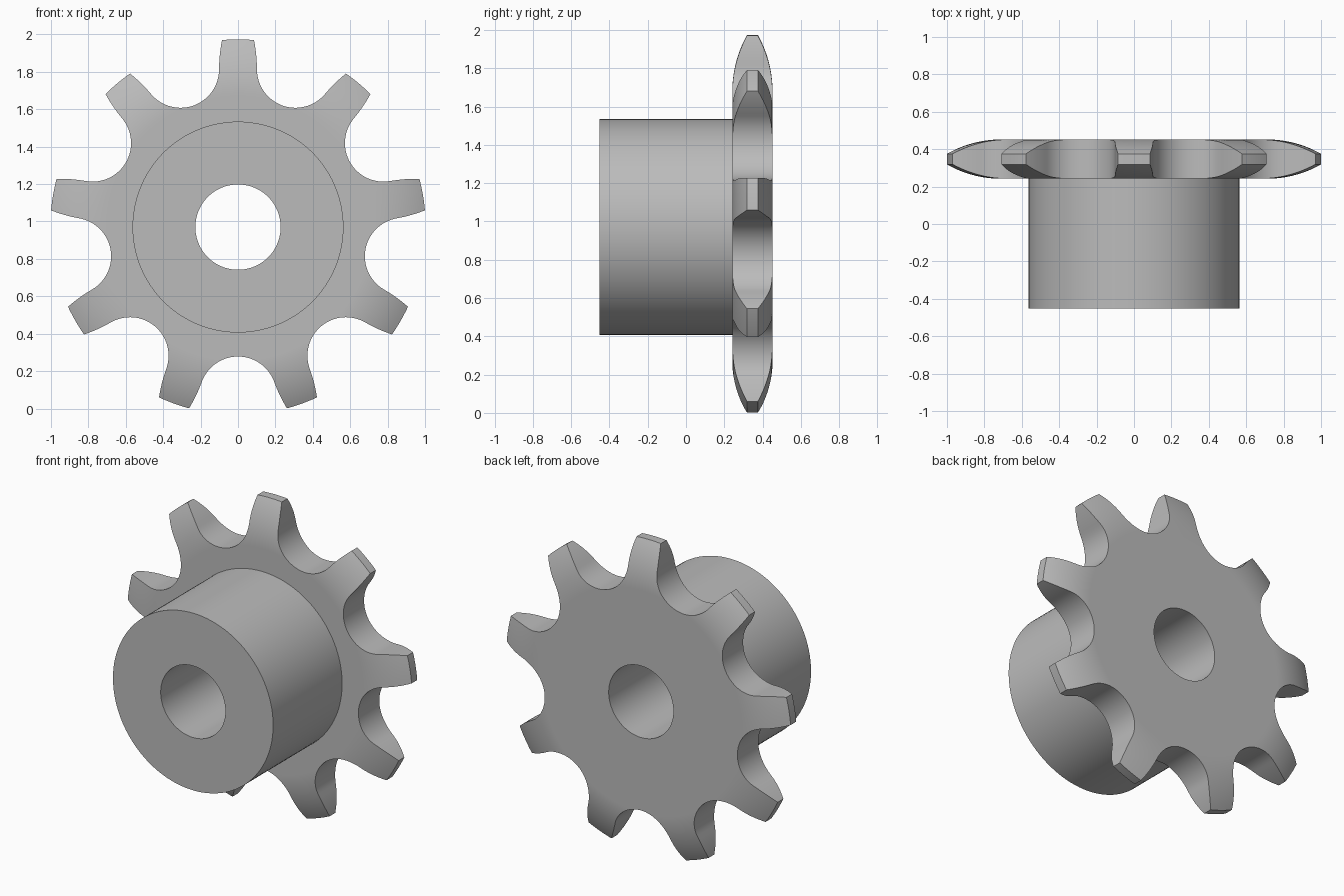
import bpy, bmesh
from math import sin, cos, radians, sqrt, hypot, atan2, pi

if "Cube" in bpy.data.objects:
    bpy.data.objects.remove(bpy.data.objects["Cube"], do_unlink=True)

TEETH, COLS = 9, 12
CENTRE_Z = 0.97
TIP_R, PITCH_R, SEAT_R = 1.004, 0.898, 0.206
HUB_R, BORE_R = 0.564, 0.228
FRONT, BACK = -0.452, 0.452
PLATE_FRONT = 0.242
HALF = (BACK - PLATE_FRONT) / 2
PLATE_Y = BACK - HALF
FLANK_R, SIDE_R, SIDE_START = 0.78, 0.6, 0.71
PITCH = 2 * pi / TEETH

steel = bpy.data.materials.new("grey_steel")
steel.use_nodes = True
steel.diffuse_color = (0.5, 0.5, 0.5, 1)
steel.node_tree.nodes["Principled BSDF"].inputs["Base Color"].default_value = (0.5, 0.5, 0.5, 1)


def point(r, angle, y):
    """Polar position about the wheel axis, angle measured from the top."""
    return (r * sin(angle), y, CENTRE_Z + r * cos(angle))


def finish(bm, name):
    bmesh.ops.remove_doubles(bm, verts=bm.verts, dist=0.0001)
    bmesh.ops.recalc_face_normals(bm, faces=bm.faces)
    mesh = bpy.data.meshes.new(name)
    bm.to_mesh(mesh)
    bm.free()
    mesh.materials.append(steel)
    obj = bpy.data.objects.new(name, mesh)
    bpy.context.collection.objects.link(obj)
    bpy.ops.object.select_all(action="DESELECT")
    obj.select_set(True)
    bpy.context.view_layer.objects.active = obj
    bpy.ops.object.shade_smooth_by_angle(angle=radians(30))


def skin(bm, rows):
    """Quads between neighbouring rows of vertices."""
    for a, b in zip(rows, rows[1:]):
        for j in range(len(a) - 1):
            bm.faces.new((a[j], a[j + 1], b[j + 1], b[j]))


def half_width(r):
    """Plate half thickness, rounded off towards the tooth tips."""
    d = max(0, r - SIDE_START)
    return HALF - SIDE_R + sqrt(SIDE_R ** 2 - d * d)


# Half tooth outline: roller seat arc, convex flank arc, then the tip corner
half = PITCH / 2
seat_x, seat_z = PITCH_R * sin(half), PITCH_R * cos(half)
outline = []
for i in range(17):
    t = half + (pi / 2 - half) * i / 16
    outline.append((seat_x - SEAT_R * sin(t), seat_z - SEAT_R * cos(t)))
neck_x = seat_x - SEAT_R
for i in range(1, 9):
    dz = (0.9999 - seat_z) * i / 8
    outline.append((neck_x - FLANK_R + sqrt(FLANK_R ** 2 - dz * dz), seat_z + dz))
profile = [(min(hypot(x, z), TIP_R), atan2(x, z)) for x, z in outline]

# Toothed plate: one sector per tooth, merged along the seat bottoms
bm = bmesh.new()
for k in range(TEETH):
    def row(r, spread, y):
        return [bm.verts.new(point(r, k * PITCH + spread * (2 * j / COLS - 1), y))
                for j in range(COLS + 1)]
    front = [row(r, a, PLATE_Y - half_width(r)) for r, a in profile]
    back = [row(r, a, PLATE_Y + half_width(r)) for r, a in profile]
    skin(bm, [row(HUB_R, half, PLATE_FRONT)] + front)
    skin(bm, [row(BORE_R, half, BACK)] + back)
    skin(bm, [front[-1], back[-1]])
    for side in (0, -1):
        skin(bm, [[f[side] for f in front], [b[side] for b in back]])
finish(bm, "toothed_plate")

# Hub with through bore, lathed about the wheel axis
bm = bmesh.new()
steps = TEETH * COLS
lathe = [(HUB_R, PLATE_FRONT), (HUB_R, FRONT), (BORE_R, FRONT), (BORE_R, BACK)]
skin(bm, [[bm.verts.new(point(r, (i / COLS - 0.5) * PITCH, y)) for i in range(steps + 1)]
          for r, y in lathe])
finish(bm, "hub")
